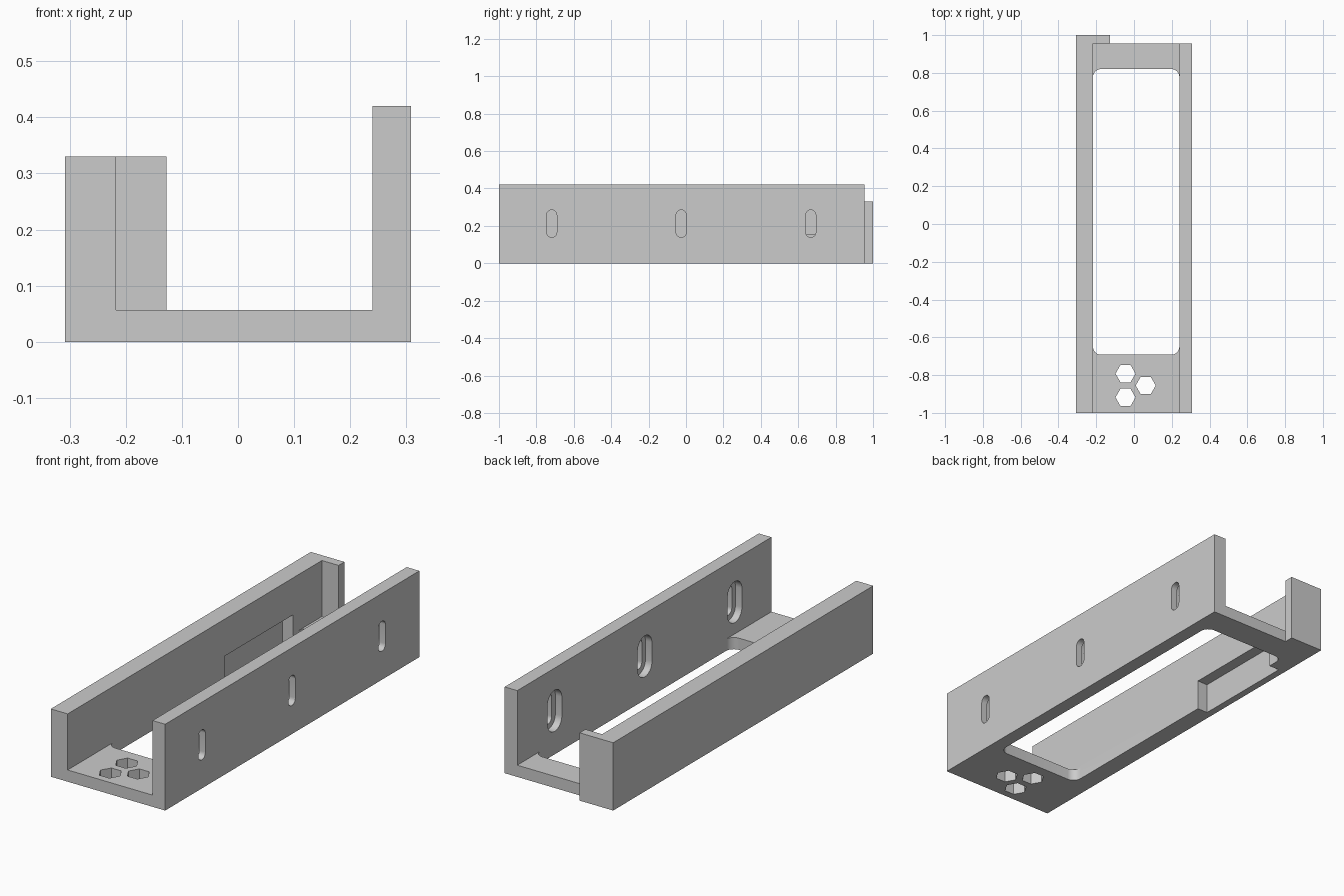
import bpy
import bmesh
from math import cos, sin, pi, radians
from mathutils import Vector

cube = bpy.data.objects.get("Cube")
if cube:
    bpy.data.objects.remove(cube, do_unlink=True)

grey = bpy.data.materials.new("light grey")
grey.use_nodes = True
colour = (0.6, 0.6, 0.6, 1)
grey.diffuse_color = colour
grey.node_tree.nodes["Principled BSDF"].inputs["Base Color"].default_value = colour

# Main dimensions
HALF_W, FRONT, BACK = 0.308, -1.0, 0.955
FLOOR, LEFT_IN, RIGHT_IN = 0.057, 0.24, -0.217
LOW_TOP, HIGH_TOP = 0.33, 0.42


def prism(name, outline, axis, start, end):
    """Extrude a 2D outline along an axis; the outline uses the other two axes in order."""
    def place(p):
        co = list(p)
        co.insert("xyz".index(axis), start)
        return co
    bm = bmesh.new()
    face = bm.faces.new([bm.verts.new(place(p)) for p in outline])
    out = bmesh.ops.extrude_face_region(bm, geom=[face])
    shift = Vector((0, 0, 0))
    shift["xyz".index(axis)] = end - start
    bmesh.ops.translate(bm, vec=shift, verts=[g for g in out["geom"] if isinstance(g, bmesh.types.BMVert)])
    bmesh.ops.recalc_face_normals(bm, faces=bm.faces)
    mesh = bpy.data.meshes.new(name)
    bm.to_mesh(mesh)
    bm.free()
    mesh.materials.append(grey)
    obj = bpy.data.objects.new(name, mesh)
    bpy.context.collection.objects.link(obj)
    return obj


def rounded(cx, cy, w, h, r, steps=8):
    """Outline of a rectangle with rounded corners."""
    points = []
    for i, (sx, sy) in enumerate([(1, 1), (-1, 1), (-1, -1), (1, -1)]):
        for k in range(steps + 1):
            a = (i + k / steps) * pi / 2
            points.append((cx + sx * (w / 2 - r) + r * cos(a),
                           cy + sy * (h / 2 - r) + r * sin(a)))
    return points


def rect(x0, x1, y0, y1):
    return [(x0, y0), (x1, y0), (x1, y1), (x0, y1)]


# Channel: floor with a low thick wall and a high thin wall
channel = prism("channel_bracket", [
    (-HALF_W, 0), (HALF_W, 0), (HALF_W, HIGH_TOP), (LEFT_IN, HIGH_TOP),
    (LEFT_IN, FLOOR), (RIGHT_IN, FLOOR), (RIGHT_IN, LOW_TOP), (-HALF_W, LOW_TOP),
], "y", FRONT, BACK)

# Stop plate behind the low wall
parts = [("UNION", prism("end_stop", rect(-HALF_W, -0.127, 0, LOW_TOP), "y", BACK, 1.0))]

# Long floor window and the pocket beneath the low wall
cutters = [
    prism("floor_window", rounded((LEFT_IN + RIGHT_IN) / 2, 0.064, LEFT_IN - RIGHT_IN, 1.512, 0.042),
          "z", -0.1, FLOOR + 0.02),
    prism("wall_pocket", rect(-0.273, RIGHT_IN + 0.03, 0.208, 0.731), "z", -0.1, 0.15),
]

# Screw slots with wider recesses on the inner side
for y in (-0.718, -0.026, 0.667):
    cutters.append(prism("screw_slot", rounded(y, 0.212, 0.054, 0.146, 0.0268), "x", 0.2, 0.4))
    cutters.append(prism("slot_recess", rounded(y, 0.212, 0.11, 0.2, 0.0548), "x", 0.2, 0.275))

# Hexagonal floor holes
for x, y in ((-0.045, -0.792), (0.062, -0.855), (-0.045, -0.918)):
    hexagon = [(x + 0.053 * cos(i * pi / 3), y + 0.053 * sin(i * pi / 3)) for i in range(6)]
    cutters.append(prism("hex_hole", hexagon, "z", -0.1, 0.1))

parts += [("DIFFERENCE", c) for c in cutters]
for operation, obj in parts:
    obj.hide_render = True
    mod = channel.modifiers.new(obj.name, "BOOLEAN")
    mod.operation, mod.object, mod.solver = operation, obj, "EXACT"

# Bake the cuts and remove the helpers
bpy.context.view_layer.update()
graph = bpy.context.evaluated_depsgraph_get()
baked = bpy.data.meshes.new_from_object(channel.evaluated_get(graph))
channel.modifiers.clear()
channel.data = baked
for _, obj in parts:
    bpy.data.objects.remove(obj, do_unlink=True)

bpy.ops.object.select_all(action="DESELECT")
channel.select_set(True)
bpy.context.view_layer.objects.active = channel
bpy.ops.object.shade_smooth_by_angle(angle=radians(30))
